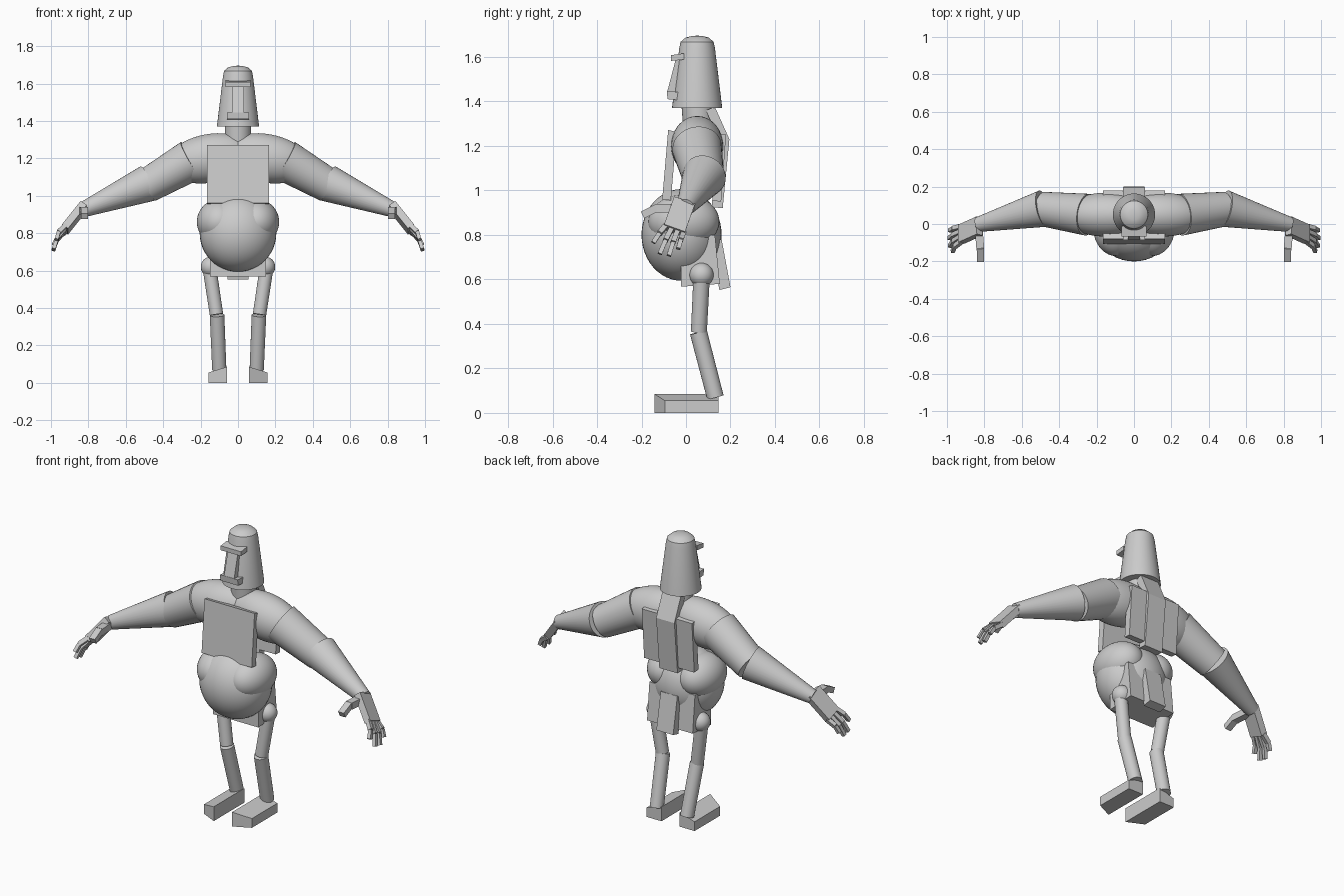
import bpy, bmesh, math
from mathutils import Vector, Matrix

if "Cube" in bpy.data.objects:
    bpy.data.objects.remove(bpy.data.objects["Cube"])


def finish(name, bm, smooth=False):
    bmesh.ops.recalc_face_normals(bm, faces=bm.faces[:])
    me = bpy.data.meshes.new(name)
    bm.to_mesh(me)
    bm.free()
    ob = bpy.data.objects.new(name, me)
    bpy.context.collection.objects.link(ob)
    if smooth:
        bpy.ops.object.select_all(action='DESELECT')
        ob.select_set(True)
        bpy.context.view_layer.objects.active = ob
        bpy.ops.object.shade_smooth_by_angle(angle=math.radians(35))
    return ob


def ball(name, c, r, tilt=0.0):
    """Ellipsoid, tilted about the y axis."""
    bm = bmesh.new()
    m = Matrix.Translation(c) @ Matrix.Rotation(tilt, 4, 'Y') @ Matrix.Diagonal((*r, 1))
    bmesh.ops.create_uvsphere(bm, u_segments=40, v_segments=24, radius=1, matrix=m)
    return finish(name, bm, True)


def tube(name, p0, p1, r0, r1):
    """Capped tapered cylinder between two points."""
    p0, p1 = Vector(p0), Vector(p1)
    d = p1 - p0
    bm = bmesh.new()
    m = Matrix.Translation((p0 + p1) / 2) @ d.to_track_quat('Z', 'Y').to_matrix().to_4x4()
    bmesh.ops.create_cone(bm, cap_ends=True, segments=32, radius1=r0, radius2=r1,
                          depth=d.length, matrix=m)
    return finish(name, bm, True)


def bar(name, p0, p1, width, thick, across):
    """Box between two points; width runs along the 'across' direction."""
    p0, p1 = Vector(p0), Vector(p1)
    d = p1 - p0
    z = d.normalized()
    x = Vector(across)
    x = (x - z * x.dot(z)).normalized()
    y = z.cross(x)
    rot = Matrix((x, y, z)).transposed().to_4x4()
    bm = bmesh.new()
    bmesh.ops.create_cube(bm, size=1, matrix=Matrix.Translation((p0 + p1) / 2) @ rot
                          @ Matrix.Diagonal((width, thick, d.length, 1)))
    return finish(name, bm)


def slab(name, profile, x0, x1):
    """Side profile of (y, z) points extruded from x0 to x1."""
    bm = bmesh.new()
    f = bm.faces.new([bm.verts.new((x0, y, z)) for y, z in profile])
    ext = bmesh.ops.extrude_face_region(bm, geom=[f])
    moved = [v for v in ext['geom'] if isinstance(v, bmesh.types.BMVert)]
    bmesh.ops.translate(bm, verts=moved, vec=(x1 - x0, 0, 0))
    if not any(g.is_valid and len(g.verts) == len(profile) and
               all(abs(v.co.x - x0) < 1e-6 for v in g.verts) for g in bm.faces):
        bm.faces.new([v for v in bm.verts if abs(v.co.x - x0) < 1e-6])
    return finish(name, bm)


# head: revolved tapered dome
bm = bmesh.new()
prof = [(0, 1.37), (.113, 1.37), (.08, 1.64), (.074, 1.668), (.052, 1.687), (.028, 1.693), (0, 1.696)]
vs = [bm.verts.new((r, .05, z)) for r, z in prof]
edges = [bm.edges.new(p) for p in zip(vs, vs[1:])]
bmesh.ops.spin(bm, geom=vs + edges, cent=(0, .05, 0), axis=(0, 0, 1), angle=math.tau, steps=40)
bmesh.ops.remove_doubles(bm, verts=bm.verts[:], dist=1e-4)
finish('head', bm, True)

# face
slab('brow', [(-.067, 1.582), (-.067, 1.608), (-.01, 1.616), (-.01, 1.588)], -.067, .067)
slab('nose', [(-.046, 1.59), (-.084, 1.445), (-.02, 1.44), (-.01, 1.59)], -.033, .033)
slab('mouth', [(-.086, 1.446), (-.083, 1.41), (-.03, 1.406), (-.03, 1.442)], -.058, .058)
tube('neck', (0, .06, 1.25), (0, .05, 1.38), .07, .07)

# torso plates
slab('chest', [(-.08, 1.272), (-.107, .96), (-.068, .955), (-.042, 1.262)], -.165, .165)
slab('spine', [(.13, 1.375), (.195, 1.23), (.165, .92), (.115, .925), (.145, 1.23), (.09, 1.36)],
     -.06, .06)
slab('pelvis', [(-.022, .567), (.152, .58), (.13, .80), (-.022, .80)], -.15, .15)
slab('tail_plate', [(.15, .552), (.2, .565), (.16, .78), (.11, .77)], -.055, .055)

# belly
ball('belly', (0, -.02, .80), (.205, .18, .206))

for s, side in ((-1, 'left'), (1, 'right')):
    def P(x, y, z):
        return Vector((s * x, y, z))

    # torso sides
    ball(side + '_waist', P(.1, -.01, .86), (.12, .16, .122))
    slab(side + '_back_plate', [(.18, 1.25), (.158, .95), (.118, .953), (.14, 1.255)],
         s * .05, s * .165)

    # arm
    ball(side + '_shoulder', P(.15, .05, 1.2), (.235, .117, .13), s * math.radians(10))
    tube(side + '_upper_arm', P(.25, .05, 1.19), P(.487, .08, 1.053), .112, .092)
    tube(side + '_forearm', P(.485, .082, 1.065), P(.835, -.003, .923), .099, .04)

    # hand
    across = P(0, .95, -.33)
    bar(side + '_palm', P(.825, -.01, .945), P(.925, -.055, .82), .1, .04, across)
    bar(side + '_thumb_base', P(.83, -.03, .92), P(.822, -.13, .92), .042, .04, (1, 0, 0))
    bar(side + '_thumb_tip', P(.822, -.125, .925), P(.82, -.195, .89), .038, .034, (1, 0, 0))
    tips = [(.97, -.147, .765), (.985, -.118, .715), (.988, -.077, .707), (.985, -.035, .738)]
    for i, tip in enumerate(tips):
        base = P(.92, -.09 + .026 * i, .842 - .011 * i)
        tip = P(*tip)
        mid = base.lerp(tip, .52) + P(.012, 0, .005)
        bar(f'{side}_finger_{i}_base', base, mid, .023, .024, across)
        bar(f'{side}_finger_{i}_tip', mid, tip, .02, .02, across)

    # leg
    ball(side + '_hip', P(.145, .07, .62), (.054, .054, .054))
    tube(side + '_thigh', P(.152, .07, .61), P(.115, .058, .365), .037, .036)
    tube(side + '_shin', P(.112, .056, .362), P(.10, .132, .07), .039, .038)

    # foot: top slopes outward, toe edge slanted
    bm = bmesh.new()
    plan = [(.06, -.142, .085), (.158, -.095, .055), (.158, .145, .055), (.06, .145, .085)]
    low = [bm.verts.new(P(x, y, 0)) for x, y, z in plan]
    top = [bm.verts.new(P(x, y, z)) for x, y, z in plan]
    bm.faces.new(low)
    bm.faces.new(top)
    for i in range(4):
        j = (i + 1) % 4
        bm.faces.new((low[i], low[j], top[j], top[i]))
    finish(side + '_foot', bm)
